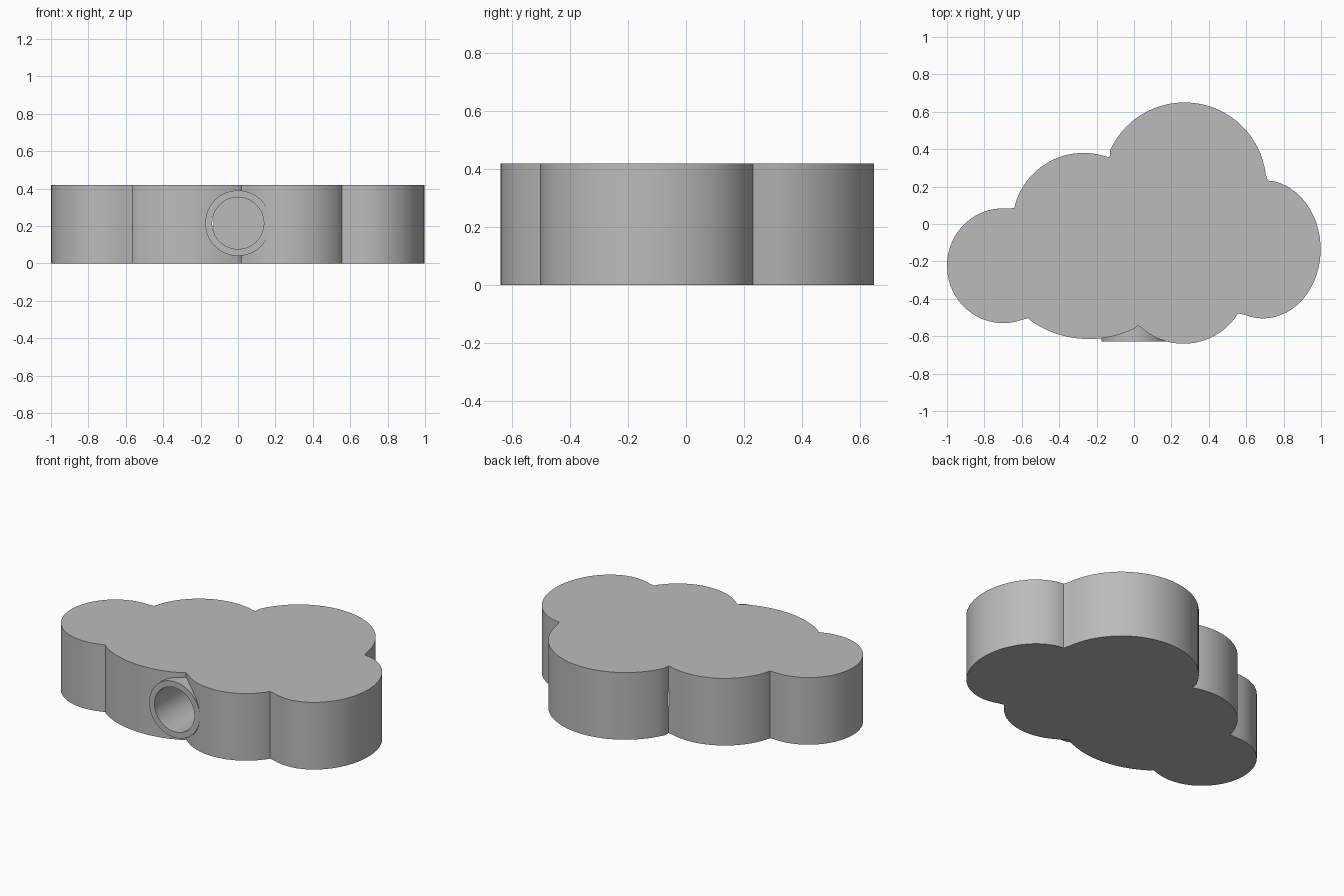
import bpy, math
from mathutils import Vector

if "Cube" in bpy.data.objects:
    bpy.data.objects.remove(bpy.data.objects["Cube"])

HEIGHT = 0.42
HOLE_Z = 0.215

grey = bpy.data.materials.new("plain grey")
grey.diffuse_color = (0.5, 0.5, 0.5, 1)
grey.use_nodes = True
grey.node_tree.nodes["Principled BSDF"].inputs["Base Color"].default_value = grey.diffuse_color

# Notches between the puffs, clockwise from the left shoulder
notches = [(-0.64, 0.085), (-0.13, 0.357), (0.715, 0.232),
           (0.555, -0.478), (0.02, -0.543), (-0.565, -0.503)]
# Puff after each notch: centre x, centre y, radius x, radius y
puffs = [(-0.27, 0.0, 0.38, 0.38), (0.27, 0.215, 0.437, 0.435),
         (0.69, -0.135, 0.308, 0.37), (0.265, -0.297, 0.343, 0.343),
         (-0.24, -0.067, 0.548, 0.548), (-0.70, -0.223, 0.30, 0.307)]


def puff_arc(start, end, puff, steps=32):
    """Clockwise arc of a puff from one notch to the next."""
    cx, cy, rx, ry = puff
    a = math.atan2((start[1] - cy) / ry, (start[0] - cx) / rx)
    b = math.atan2((end[1] - cy) / ry, (end[0] - cx) / rx)
    sweep = (a - b) % math.tau
    pts = [start]
    for i in range(1, steps):
        t = a - sweep * i / steps
        pts.append((cx + rx * math.cos(t), cy + ry * math.sin(t)))
    return pts


def cylinder(name, radius, y0, y1):
    """Cylinder lying along y."""
    bpy.ops.mesh.primitive_cylinder_add(
        vertices=96, radius=radius, depth=y1 - y0,
        location=(0, (y0 + y1) / 2, HOLE_Z), rotation=(math.pi / 2, 0, 0))
    obj = bpy.context.object
    obj.name = name
    obj.data.materials.append(grey)
    return obj


def boolean(target, tool, operation):
    mod = target.modifiers.new(operation.lower(), 'BOOLEAN')
    mod.operation = operation
    mod.solver = 'EXACT'
    mod.object = tool
    bpy.context.view_layer.objects.active = target
    bpy.ops.object.modifier_apply(modifier=mod.name)
    bpy.data.objects.remove(tool)


# Cloud body: outline extruded upward
outline = []
for i, puff in enumerate(puffs):
    outline += puff_arc(notches[i], notches[(i + 1) % len(notches)], puff)
outline.reverse()
n = len(outline)
verts = [(x, y, 0) for x, y in outline] + [(x, y, HEIGHT) for x, y in outline]
faces = [tuple(reversed(range(n))), tuple(range(n, 2 * n))]
faces += [(i, (i + 1) % n, n + (i + 1) % n, n + i) for i in range(n)]
mesh = bpy.data.meshes.new("cloud_body")
mesh.from_pydata(verts, [], faces)
mesh.materials.append(grey)
cloud = bpy.data.objects.new("cloud_body", mesh)
bpy.context.collection.objects.link(cloud)

# Round collar at the front, then the deep blind socket through it
boolean(cloud, cylinder("collar", 0.175, -0.628, -0.35), 'UNION')
boolean(cloud, cylinder("socket_cutter", 0.138, -0.8, 0.362), 'DIFFERENCE')

bpy.ops.object.select_all(action='DESELECT')
cloud.select_set(True)
bpy.context.view_layer.objects.active = cloud
bpy.ops.object.shade_smooth_by_angle(angle=math.radians(30))
